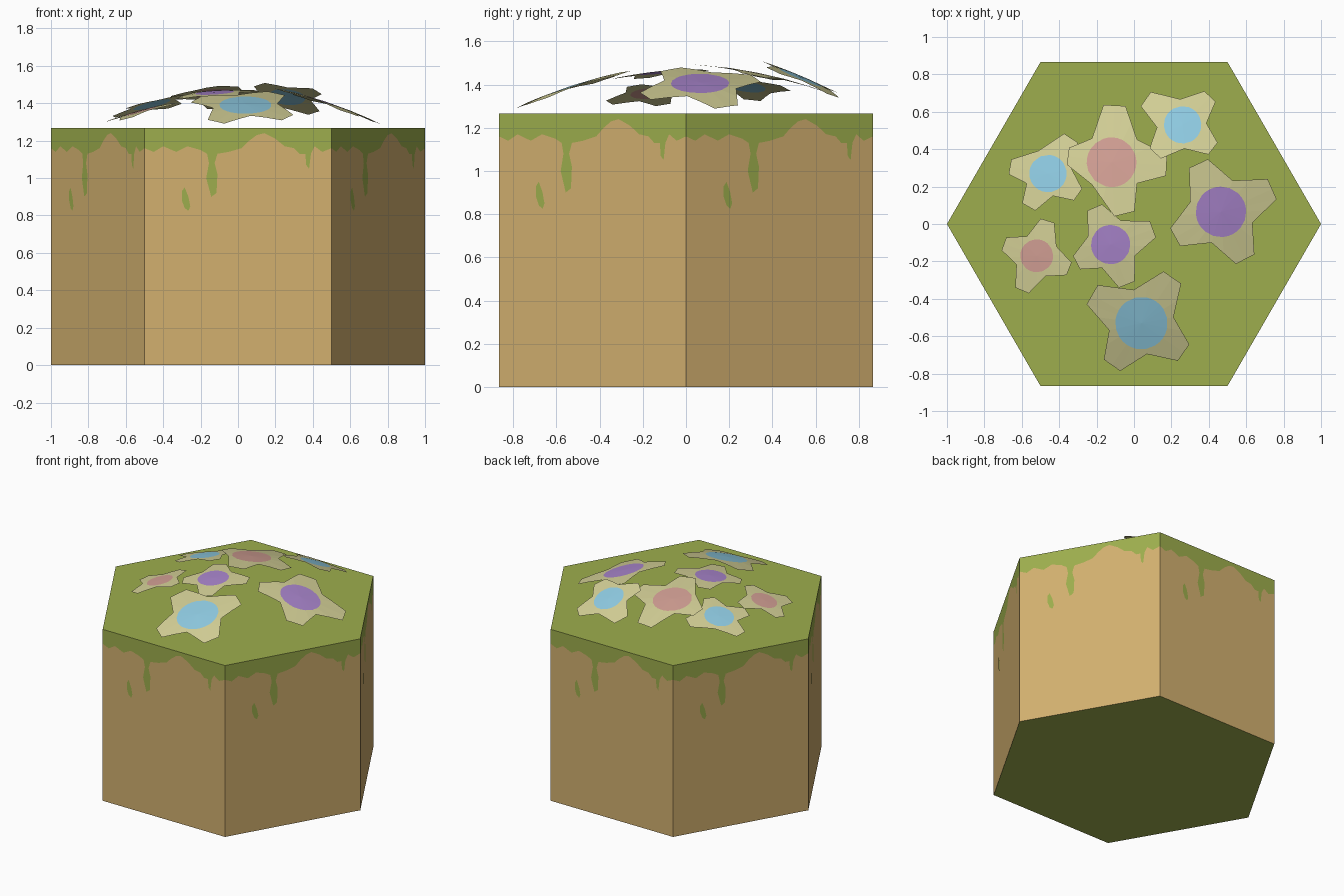
import bpy, bmesh, math
from mathutils import Vector

if "Cube" in bpy.data.objects:
    bpy.data.objects.remove(bpy.data.objects["Cube"])

HEIGHT = 1.267


def material(name, hex_code):
    def linear(c):
        return c / 12.92 if c <= 0.04045 else ((c + 0.055) / 1.055) ** 2.4
    m = bpy.data.materials.new(name)
    rgb = [linear(int(hex_code[i:i + 2], 16) / 255) for i in (0, 2, 4)]
    m.diffuse_color = (*rgb, 1)
    m.use_nodes = True
    m.node_tree.nodes["Principled BSDF"].inputs["Base Color"].default_value = m.diffuse_color
    return m


GREEN = material("grass green", "9DAE4D")
TAN = material("earth tan", "D2B06F")
CREAM = material("petal cream", "D3CF96")
BLUE = material("blue centre", "8FCBE2")
PINK = material("pink centre", "D29F94")
PURPLE = material("purple centre", "A985CC")


def finish(bm, name, mats):
    mesh = bpy.data.meshes.new(name)
    bm.to_mesh(mesh)
    bm.free()
    for m in mats:
        mesh.materials.append(m)
    ob = bpy.data.objects.new(name, mesh)
    bpy.context.collection.objects.link(ob)
    return ob


corners = [Vector((math.cos(math.radians(60 * i)), math.sin(math.radians(60 * i)), 0))
           for i in range(6)]

# Lower edge of the grass on each side: (position along side, height)
EDGE = [(0, 1.16), (.05, 1.14), (.1, 1.17), (.17, 1.14), (.23, 1.17), (.3, 1.15),
        (.335, 1.13), (.345, 1.08), (.33, 1.0), (.357, .9), (.385, .92), (.39, 1.02),
        (.375, 1.08), (.39, 1.13), (.45, 1.14), (.52, 1.16), (.56, 1.2), (.6, 1.23),
        (.64, 1.24), (.7, 1.21), (.75, 1.17), (.8, 1.16), (.83, 1.13), (.86, 1.13),
        (.865, 1.07), (.88, 1.05), (.89, 1.13), (.91, 1.17), (.95, 1.14), (1, 1.16)]
DROP = [(.2, .93), (.215, .95), (.235, .9), (.245, .85), (.235, .825), (.215, .84), (.2, .88)]

# Hexagonal block: green top and bottom, sides split along the grass edge
bm = bmesh.new()
drops = bmesh.new()


def face(target, points, index=0):
    f = target.faces.new([target.verts.new(p) for p in points])
    f.material_index = index


face(bm, [c + Vector((0, 0, HEIGHT)) for c in corners])
face(bm, corners[::-1])
for i in range(6):
    a, b = corners[i], corners[(i + 1) % 6]
    out = (a + b).normalized() * 0.003

    def on_side(u, z):
        return a.lerp(b, u) + Vector((0, 0, z))

    edge = [on_side(u, z) for u, z in EDGE]
    face(bm, edge + [on_side(1, HEIGHT), on_side(0, HEIGHT)], 0)
    face(bm, [on_side(0, 0), on_side(1, 0)] + edge[::-1], 1)
    face(drops, [on_side(u, z) + out for u, z in DROP[::-1]])
bmesh.ops.remove_doubles(bm, verts=bm.verts, dist=1e-5)
finish(bm, "hexagonal_block", [GREEN, TAN])
finish(drops, "grass_drops", [GREEN])


# Flowers: a thin four-petal sheet with a coloured round centre
def flower(name, centre, slope, disc_radius, colour, petals):
    petals = sorted((ang % 360, length) for ang, length in petals)
    outline = []
    for k, (ang, length) in enumerate(petals):
        nxt, nlen = petals[(k + 1) % len(petals)]
        mid = ang + ((nxt - ang) % 360) / 2
        for t, r in ((ang - 11, length), (ang + 11, length),
                     (mid, 0.3 * (length + nlen))):
            t = math.radians(t)
            outline.append(Vector((r * math.cos(t), r * math.sin(t))))
    ring = []
    for k, p in enumerate(outline):          # add edge midpoints
        ring += [p, (p + outline[(k + 1) % len(outline)]) / 2]

    bm = bmesh.new()

    def vert(p):
        z = slope[0] * p.x + slope[1] * p.y - 0.25 * p.length_squared
        return bm.verts.new(Vector(centre) + Vector((p.x, p.y, z)))

    hub = vert(Vector((0, 0)))
    inner = [vert(p.normalized() * disc_radius) for p in ring]
    outer = [vert(p) for p in ring]
    n = len(ring)
    for k in range(n):
        j = (k + 1) % n
        bm.faces.new((hub, inner[k], inner[j])).material_index = 1
        bm.faces.new((inner[k], outer[k], outer[j], inner[j]))
    finish(bm, name, [CREAM, colour])


flower("flower_front", (.04, -.53, 1.395), (0, .33), .14, BLUE,
       [(150, .31), (56, .30), (-35, .28), (-125, .28)])
flower("flower_right", (.465, .065, 1.41), (-.33, 0), .135, PURPLE,
       [(115, .29), (24, .305), (-63, .29), (-151, .285)])
flower("flower_back", (.26, .53, 1.435), (-.08, -.42), .10, BLUE,
       [(46, .215), (-38, .21), (-134, .215), (145, .245)])
flower("flower_back_middle", (-.12, .33, 1.455), (.02, -.2), .133, PINK,
       [(87, .31), (-3, .30), (-76, .29), (172, .24)])
flower("flower_middle", (-.125, -.11, 1.46), (.06, .1), .105, PURPLE,
       [(20, .245), (-68, .235), (-152, .21), (113, .22)])
flower("flower_left", (-.52, -.17, 1.36), (.28, .06), .088, PINK,
       [(73, .20), (-22, .19), (-113, .205), (160, .19)])
flower("flower_back_left", (-.46, .27, 1.395), (.25, -.15), .10, BLUE,
       [(57, .23), (170, .21), (-35, .20), (-120, .21)])
